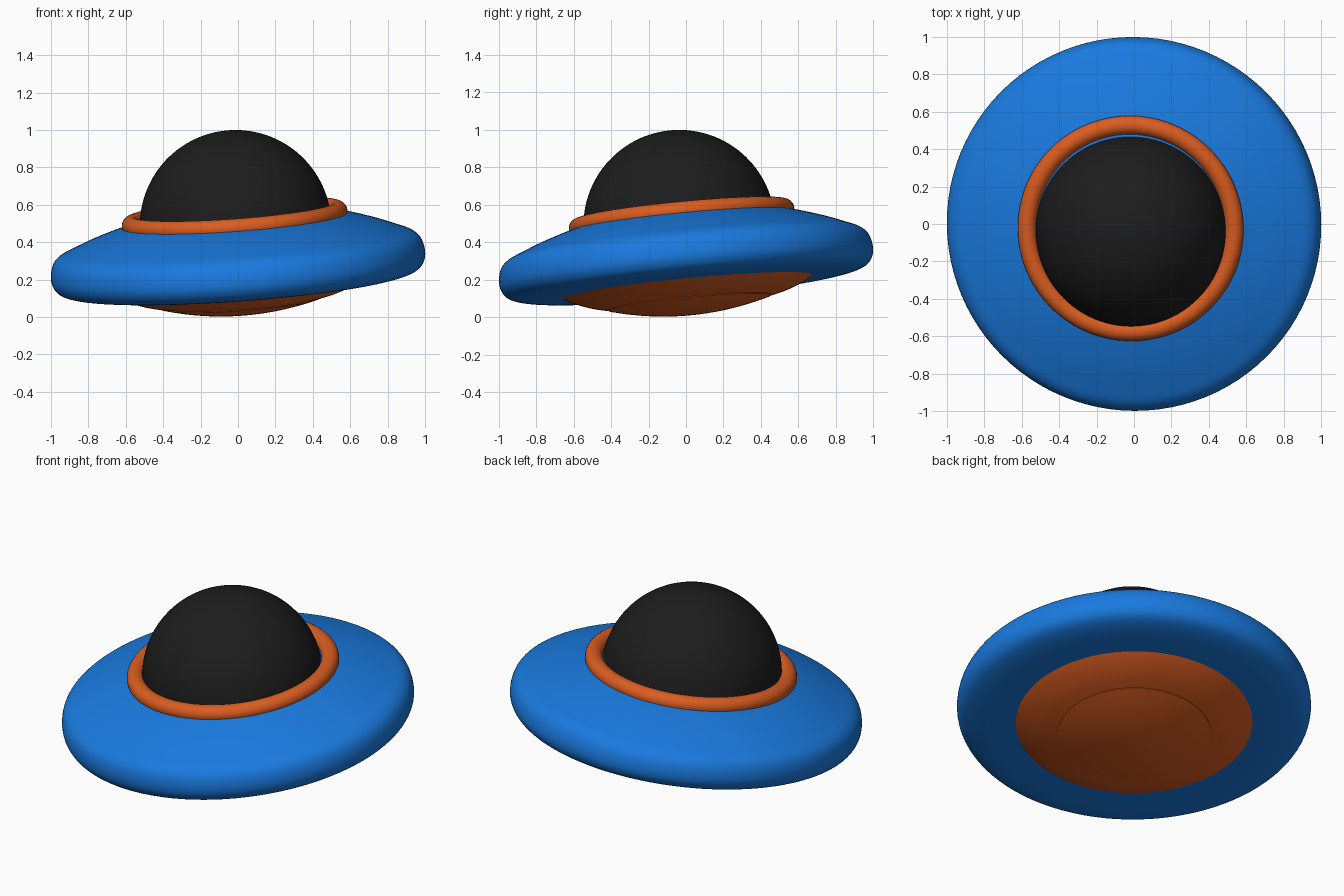
import bpy, bmesh, math
from mathutils import Vector, Matrix

if "Cube" in bpy.data.objects:
    bpy.data.objects.remove(bpy.data.objects["Cube"])

# The whole saucer leans slightly: slopes along x and y
AXIS = Vector((-0.073, -0.096, 1)).normalized()
TILT = Matrix.Translation((0, 0, 0.28)) @ Vector((0, 0, 1)).rotation_difference(AXIS).to_matrix().to_4x4()


def material(name, color):
    m = bpy.data.materials.new(name)
    m.diffuse_color = (*color, 1)
    m.use_nodes = True
    m.node_tree.nodes["Principled BSDF"].inputs["Base Color"].default_value = m.diffuse_color
    return m


BLUE = material("blue", (0.01, 0.195, 0.74))
ORANGE = material("orange", (0.70, 0.11, 0.015))
BLACK = material("black", (0.012, 0.012, 0.012))


def smooth_path(pts, n=5):
    """Catmull-Rom curve through the profile points."""
    p = [Vector(q) for q in pts]
    p = [p[0] * 2 - p[1]] + p + [p[-1] * 2 - p[-2]]
    out = []
    for i in range(1, len(p) - 2):
        a, b, c, d = p[i - 1:i + 3]
        for k in range(n):
            t = k / n
            out.append(0.5 * (2 * b + (c - a) * t + (2 * a - 5 * b + 4 * c - d) * t * t
                              + (3 * b - a - 3 * c + d) * t ** 3))
    return out + [p[-2]]


def lathe(name, profile, mat, matrix, closed=False, steps=96, angle=30):
    """Spin an (r, z) profile around the local z axis."""
    bm = bmesh.new()
    vs = [bm.verts.new((r, 0, z)) for r, z in profile]
    edges = [bm.edges.new(pair) for pair in zip(vs, vs[1:])]
    if closed:
        edges.append(bm.edges.new((vs[-1], vs[0])))
    bmesh.ops.spin(bm, geom=vs + edges, cent=(0, 0, 0), axis=(0, 0, 1),
                   angle=2 * math.pi, steps=steps)
    bmesh.ops.remove_doubles(bm, verts=bm.verts, dist=1e-5)
    bmesh.ops.recalc_face_normals(bm, faces=bm.faces)
    me = bpy.data.meshes.new(name)
    bm.to_mesh(me)
    bm.free()
    ob = bpy.data.objects.new(name, me)
    bpy.context.collection.objects.link(ob)
    ob.matrix_world = matrix
    me.materials.append(mat)
    bpy.ops.object.select_all(action='DESELECT')
    ob.select_set(True)
    bpy.context.view_layer.objects.active = ob
    bpy.ops.object.shade_smooth_by_angle(angle=math.radians(angle))
    return ob


# Saucer hull with a fat rounded rim
hull = smooth_path([(0.40, 0.285), (0.60, 0.237), (0.76, 0.187), (0.88, 0.140), (0.95, 0.108),
                    (0.988, 0.067), (1.003, 0.005), (0.994, -0.050), (0.955, -0.092),
                    (0.87, -0.114), (0.75, -0.120), (0.60, -0.120)])
lathe("saucer_hull", [(0, 0.285)] + hull + [(0, -0.120)], BLUE, TILT)

# Orange ring around the canopy
ring = [(0.555 + 0.05 * math.cos(t), 0.25 + 0.05 * math.sin(t))
        for t in (2 * math.pi * i / 24 for i in range(24))]
lathe("canopy_ring", ring, ORANGE, TILT, closed=True)

# Underside bowl and the shallow cap set into it
bowl = smooth_path([(0.68, -0.115), (0.62, -0.146), (0.53, -0.180), (0.43, -0.204)])
lathe("belly_bowl", [(0, -0.11)] + bowl + [(0, -0.204)], ORANGE, TILT)
cap = [(0.435 * i / 12, -0.268 + 0.062 * (i / 12) ** 2) for i in range(13)]
lathe("belly_cap", cap + [(0.435, -0.195), (0, -0.195)], ORANGE, TILT)

# Black dome canopy, cut off inside the hull
R = 0.512
dome = [(R * math.cos(t), R * math.sin(t))
        for t in (math.radians(-10 + 100 * i / 32) for i in range(33))]
dome[-1] = (0, R)
lathe("dome_canopy", [(0, dome[0][1])] + dome, BLACK, Matrix.Translation((-0.013, -0.036, 0.488)))
